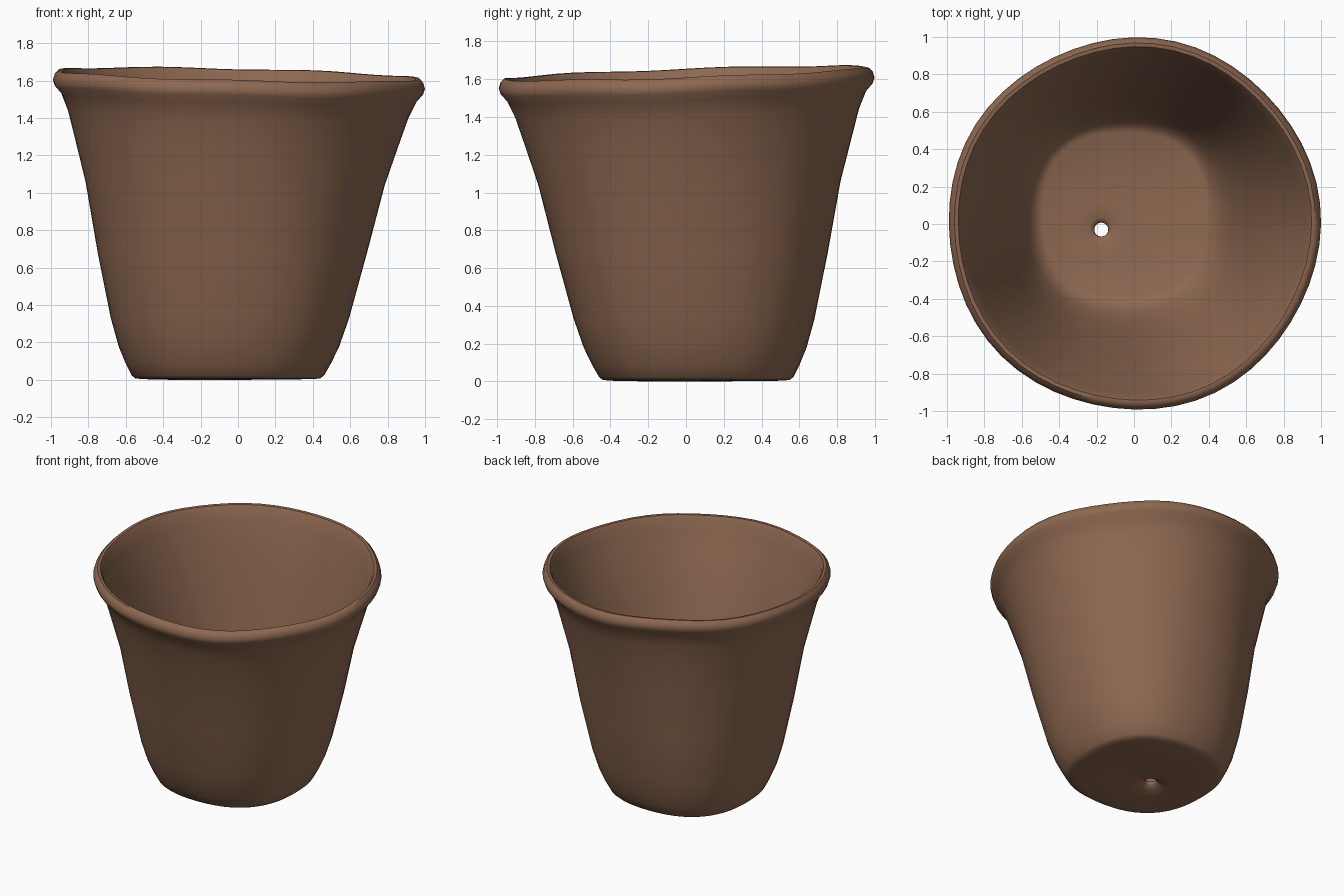
import bpy, bmesh, math

cube = bpy.data.objects.get("Cube")
if cube:
    bpy.data.objects.remove(cube)

SEGMENTS = 56
HOLE = (-0.175, -0.03)

# One clay colour
clay = bpy.data.materials.new("brown clay")
clay.use_nodes = True
colour = (0.27, 0.14, 0.082, 1)
clay.diffuse_color = colour
bsdf = clay.node_tree.nodes["Principled BSDF"]
bsdf.inputs["Base Color"].default_value = colour
bsdf.inputs["Roughness"].default_value = 0.8

# Wall section (radius, height): outside up, over the lip, inside down
wall = [
    (0.45, 0.004), (0.495, 0.008), (0.515, 0.025), (0.55, 0.09), (0.59, 0.18),
    (0.637, 0.33), (0.72, 0.68), (0.80, 1.05), (0.865, 1.27), (0.91, 1.42),
    (0.95, 1.51), (0.985, 1.55), (0.995, 1.58), (0.985, 1.612), (0.965, 1.632),
    (0.945, 1.63), (0.93, 1.605), (0.905, 1.52), (0.86, 1.40), (0.80, 1.20),
    (0.74, 1.0), (0.655, 0.66), (0.575, 0.33), (0.52, 0.17), (0.475, 0.10),
    (0.44, 0.085),
]


def wall_ring(radius, height):
    """Slightly squared ring that drifts off centre low down and tilts at the lip."""
    low = 1 - min(height / 1.5, 1)
    lip = max(0, min((height - 0.8) / 0.7, 1))
    square = 0.03 * min(1, low * 1.5)
    ring = []
    for i in range(SEGMENTS):
        a = math.tau * i / SEGMENTS
        r = radius + square * (1 - math.cos(4 * a)) / 2
        r += 0.006 * lip * math.sin(5 * a + 1)
        x, y = r * math.cos(a), r * math.sin(a)
        z = height + lip * (0.033 * y - 0.024 * x + 0.004 * math.sin(7 * a))
        ring.append((x - 0.055 * low, y + 0.055 * low, z))
    return ring


def hole_ring(radius, height):
    return [(HOLE[0] + radius * math.cos(math.tau * i / SEGMENTS),
             HOLE[1] + radius * math.sin(math.tau * i / SEGMENTS), height)
            for i in range(SEGMENTS)]


# Floor continues inward to the drain hole, then back out underneath
rings = [wall_ring(r, z) for r, z in wall]
rings += [hole_ring(r, z) for r, z in
          [(0.15, 0.078), (0.065, 0.073), (0.042, 0.064), (0.037, 0.05),
           (0.045, 0.036), (0.08, 0.016), (0.17, 0.0)]]

# Skin neighbouring rings, closing the section on itself
bm = bmesh.new()
loops = [[bm.verts.new(p) for p in ring] for ring in rings]
for k, lower in enumerate(loops):
    upper = loops[(k + 1) % len(loops)]
    for i in range(SEGMENTS):
        j = (i + 1) % SEGMENTS
        bm.faces.new((lower[i], lower[j], upper[j], upper[i]))
bmesh.ops.recalc_face_normals(bm, faces=bm.faces)
mesh = bpy.data.meshes.new("flower_pot")
bm.to_mesh(mesh)
bm.free()
mesh.materials.append(clay)

pot = bpy.data.objects.new("flower_pot", mesh)
bpy.context.collection.objects.link(pot)
bpy.context.view_layer.objects.active = pot
pot.select_set(True)
bpy.ops.object.shade_smooth_by_angle(angle=math.radians(50))
